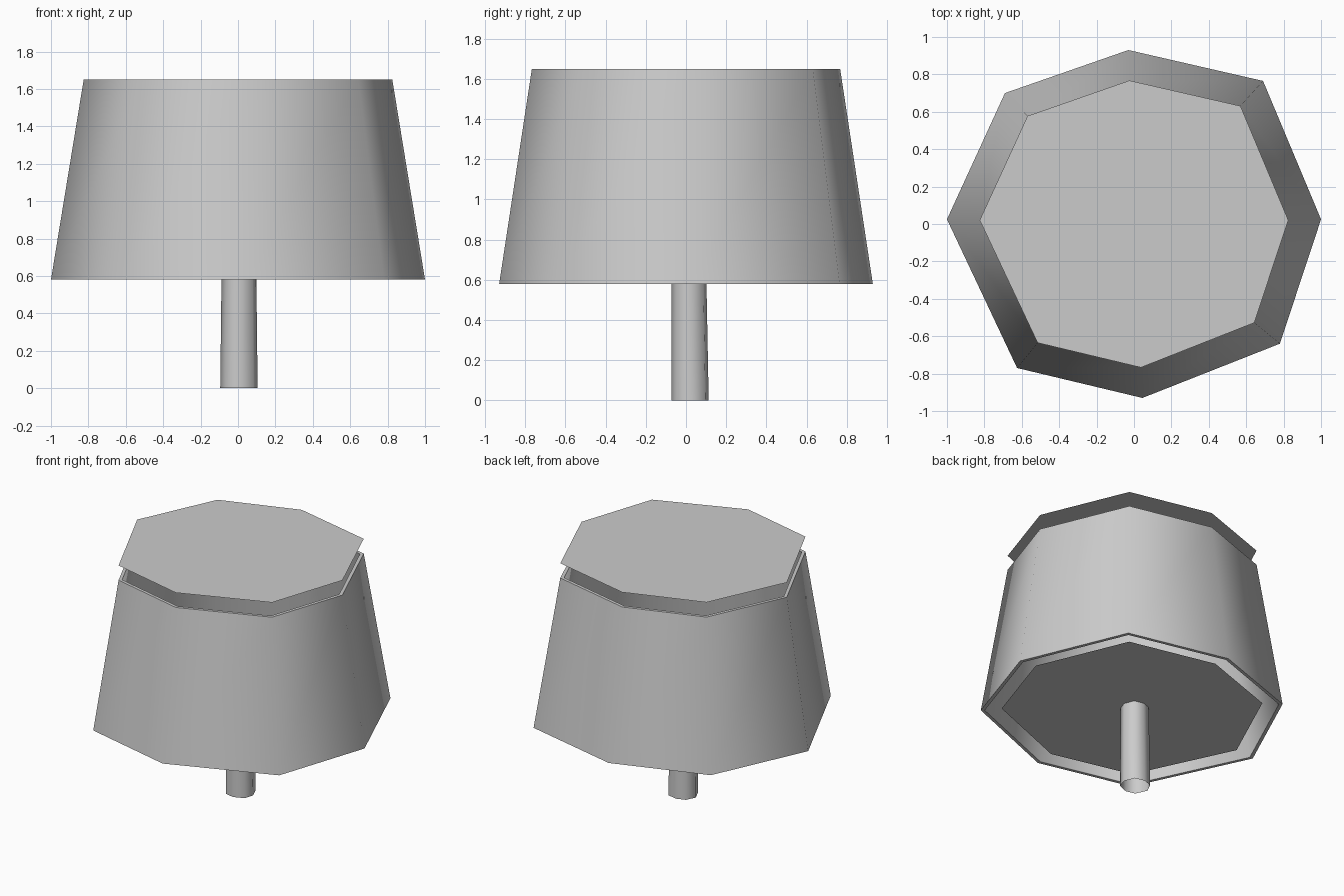
import bpy, bmesh
from math import radians
from mathutils import Vector

old = bpy.data.objects.get("Cube")
if old:
    bpy.data.objects.remove(old, do_unlink=True)

grey = bpy.data.materials.new("light grey")
grey.use_nodes = True
colour = (0.6, 0.6, 0.6, 1)
grey.diffuse_color = colour
grey.node_tree.nodes["Principled BSDF"].inputs["Base Color"].default_value = colour

# Uneven eight-sided outline shared by the shade and its loose covers
OUTLINE = [(1, .025), (.69, .765), (-.03, .93), (-.69, .70),
           (-1, .025), (-.625, -.77), (.045, -.93), (.78, -.64)]


def ring(bm, scale, z, centre=(0, 0)):
    return [bm.verts.new((centre[0] + x * scale, centre[1] + y * scale, z)) for x, y in OUTLINE]


def bridge(bm, a, b):
    for i in range(len(a)):
        j = (i + 1) % len(a)
        bm.faces.new((a[i], a[j], b[j], b[i]))


def finish(bm, name, smooth):
    mesh = bpy.data.meshes.new(name)
    bm.to_mesh(mesh)
    bm.free()
    mesh.materials.append(grey)
    mesh.polygons.foreach_set("use_smooth", [smooth] * len(mesh.polygons))
    obj = bpy.data.objects.new(name, mesh)
    bpy.context.collection.objects.link(obj)
    return obj


# Tapered shade: thin outer and inner walls joined by rims
bm = bmesh.new()
loops = [ring(bm, s, z) for s, z in ((1, .58), (.825, 1.65), (.8, 1.65), (.975, .58))]
for k in range(4):
    bridge(bm, loops[k], loops[(k + 1) % 4])
shade = finish(bm, "shade_wall", True)
bpy.context.view_layer.objects.active = shade
shade.select_set(True)
bpy.ops.object.shade_smooth_by_angle(angle=radians(60))

# Flat covers that float clear of the shade
for name, scale, z, up in (("top_cover", .825, 1.757, True), ("bottom_cover", .864, .595, False)):
    bm = bmesh.new()
    loop = ring(bm, scale, z)
    bm.faces.new(loop if up else loop[::-1])
    finish(bm, name, False)

# Open hollow post, a little narrower at the top
bm = bmesh.new()
bridge(bm, ring(bm, .1, 0, (.005, .02)), ring(bm, .093, .6, (.005, .015)))
finish(bm, "post", True)
